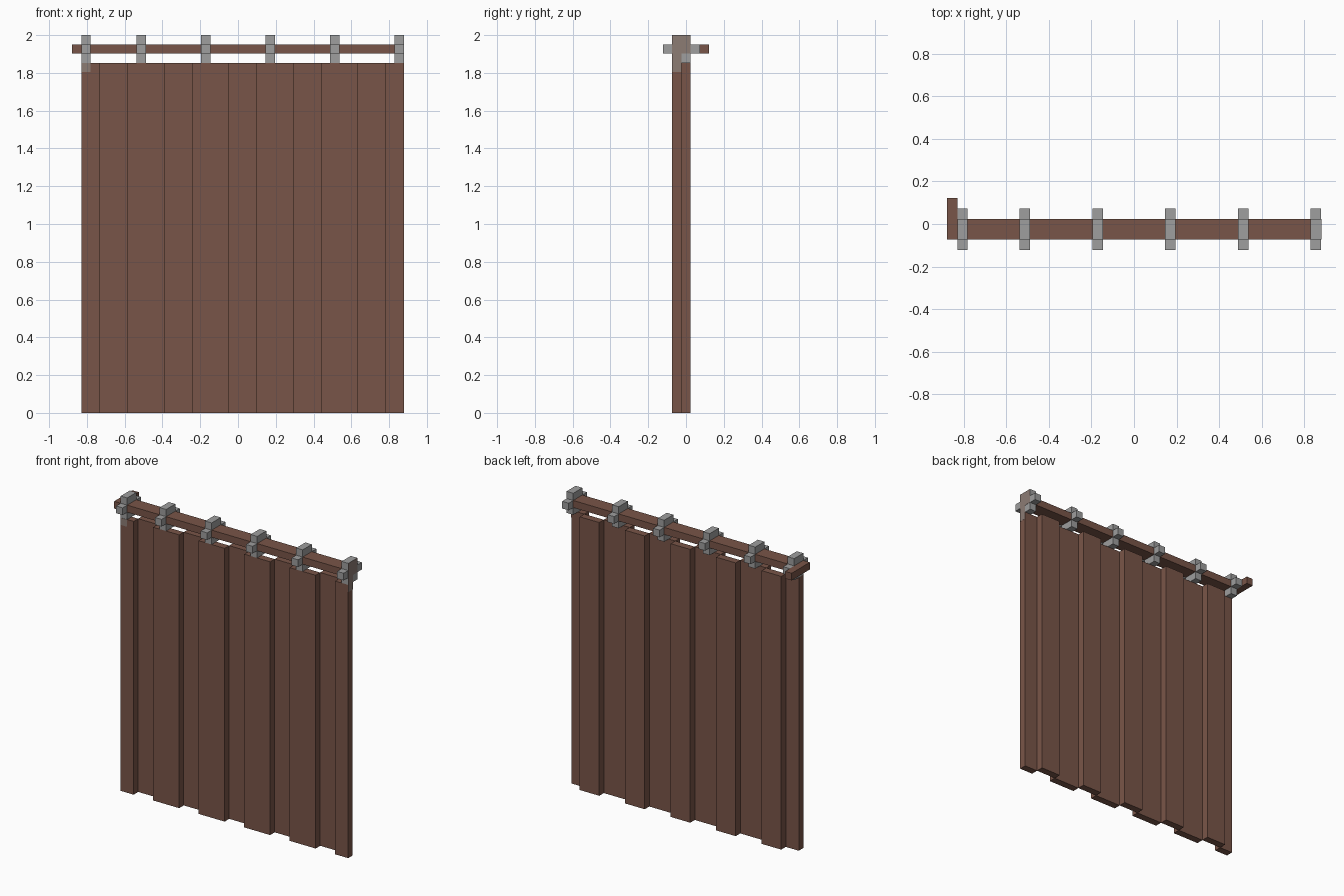
import bpy, bmesh
from mathutils import Matrix, Vector

if "Cube" in bpy.data.objects:
    bpy.data.objects.remove(bpy.data.objects["Cube"])

U = 2 / 41  # model is 41 grid units tall


def material(name, rgb):
    m = bpy.data.materials.new(name)
    m.diffuse_color = (*rgb, 1)
    m.use_nodes = True
    m.node_tree.nodes["Principled BSDF"].inputs["Base Color"].default_value = m.diffuse_color
    return m


brown = material("brown cloth and wood", (0.191, 0.091, 0.065))
grey = material("grey metal", (0.342, 0.342, 0.342))
blend = material("grey brown trim", (0.262, 0.200, 0.175))


def blocks(name, mat, boxes):
    """One object made of boxes (x0, x1, y0, y1, z0, z1) in grid units."""
    bm = bmesh.new()
    for x0, x1, y0, y1, z0, z1 in boxes:
        mid = Vector((x0 + x1, y0 + y1, z0 + z1)) * U / 2
        size = Vector((x1 - x0, y1 - y0, z1 - z0)) * U
        bmesh.ops.create_cube(bm, size=1,
                              matrix=Matrix.Translation(mid) @ Matrix.Diagonal((*size, 1)))
    mesh = bpy.data.meshes.new(name)
    bm.to_mesh(mesh)
    bm.free()
    mesh.materials.append(mat)
    ob = bpy.data.objects.new(name, mesh)
    bpy.context.collection.objects.link(ob)


# Curtain: folds alternate between a front and a back layer
folds = [-17, -15, -12, -8, -5, -1, 2, 6, 9, 13, 16, 18]
for i, (a, b) in enumerate(zip(folds, folds[1:])):
    y = -1.5 + i % 2
    blocks(f"curtain_fold_{i + 1}", brown, [(a, b, y, y + 1, 0, 38)])

# Rod, with its end turned back towards the wall
blocks("curtain_rod", brown, [(-17, 18, -1.5, 0.5, 39, 40)])
blocks("rod_return", brown, [(-18, -17, -1.5, 2.5, 39, 40)])

# Rings: four blocks around the rod
for i, x in enumerate((-17, -11, -4, 3, 10, 17)):
    blocks(f"curtain_ring_{i + 1}", grey, [
        (x, x + 1, -1.5, 0.5, 40, 41),
        (x, x + 1, -1.5, 0.5, 38, 39),
        (x, x + 1, -2.5, -1.5, 39, 40),
        (x, x + 1, 0.5, 1.5, 39, 40)])

# Thin trim plates on the right end and the front left corner
blocks("end_trim", blend, [(18, 18.03, -1.5, 0.5, 39, 41),
                           (18, 18.03, -1.5, -0.5, 37, 39)])
blocks("corner_trim", blend, [(-17, -16, -1.53, -1.5, 37, 38)])
